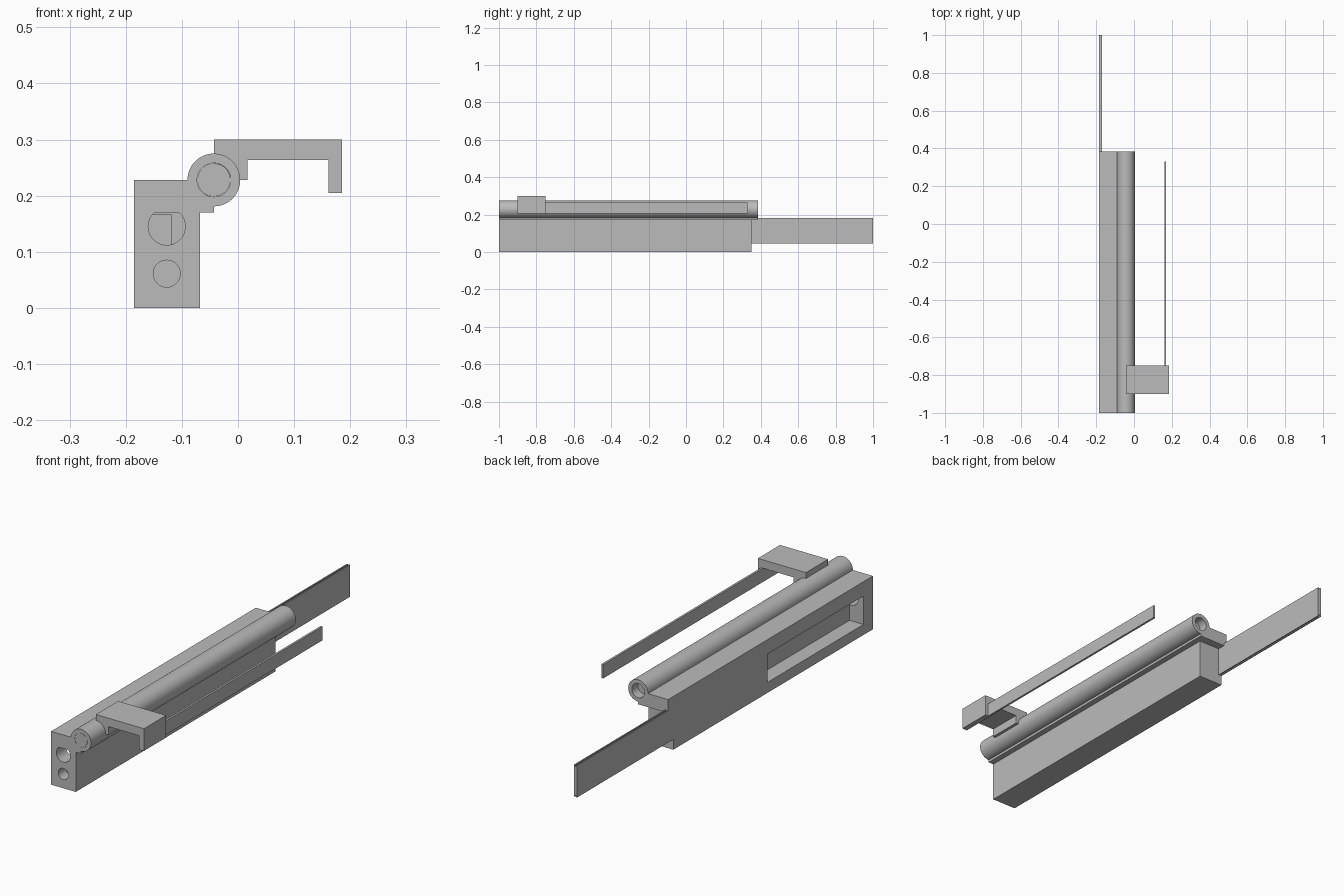
import bpy
import bmesh
import math
from mathutils import Matrix, Vector

if "Cube" in bpy.data.objects:
    bpy.data.objects.remove(bpy.data.objects["Cube"], do_unlink=True)

GREY = (0.5, 0.5, 0.5, 1)
grey = bpy.data.materials.new("plain grey")
grey.use_nodes = True
grey.diffuse_color = GREY
grey.node_tree.nodes["Principled BSDF"].inputs["Base Color"].default_value = GREY


def finish(name, bm):
    bmesh.ops.recalc_face_normals(bm, faces=bm.faces)
    mesh = bpy.data.meshes.new(name)
    bm.to_mesh(mesh)
    bm.free()
    mesh.materials.append(grey)
    ob = bpy.data.objects.new(name, mesh)
    bpy.context.collection.objects.link(ob)
    return ob


def extrude(name, profile, y0, y1):
    """Extrude an (x, z) outline from y0 to y1."""
    bm = bmesh.new()
    face = bm.faces.new([bm.verts.new((x, y0, z)) for x, z in profile])
    new = bmesh.ops.extrude_face_region(bm, geom=[face])["geom"]
    bmesh.ops.translate(bm, vec=(0, y1 - y0, 0),
                        verts=[v for v in new if isinstance(v, bmesh.types.BMVert)])
    return finish(name, bm)


def block(name, x0, x1, y0, y1, z0, z1):
    return extrude(name, [(x0, z0), (x1, z0), (x1, z1), (x0, z1)], y0, y1)


def rod(name, x, z, r, y0, y1, sides=48):
    bm = bmesh.new()
    place = Matrix.Translation(Vector((x, (y0 + y1) / 2, z))) @ Matrix.Rotation(math.pi / 2, 4, 'X')
    bmesh.ops.create_cone(bm, cap_ends=True, segments=sides, radius1=r, radius2=r,
                          depth=y1 - y0, matrix=place)
    return finish(name, bm)


def cut(target, cutter):
    mod = target.modifiers.new("cut", 'BOOLEAN')
    mod.operation = 'DIFFERENCE'
    mod.solver = 'EXACT'
    mod.object = cutter
    cutter.hide_render = True
    bpy.context.view_layer.update()
    graph = bpy.context.evaluated_depsgraph_get()
    mesh = bpy.data.meshes.new_from_object(target.evaluated_get(graph))
    target.modifiers.clear()
    target.data = mesh
    bpy.data.objects.remove(cutter, do_unlink=True)


def smooth(ob):
    bpy.ops.object.select_all(action='DESELECT')
    ob.select_set(True)
    bpy.context.view_layer.objects.active = ob
    bpy.ops.object.shade_smooth_by_angle(angle=math.radians(30))


LEFT = -0.185             # shared outer side
TX, TZ = -0.043, 0.228    # tube axis
FRONT, BACK = -1.0, 0.385

# Main body with side pocket and two front holes
body = block("body", LEFT, -0.068, FRONT, 0.35, 0, 0.17)
cut(body, block("pocket_cutter", LEFT - 0.05, -0.119, -0.936, -0.288, 0.045, 0.166))
cut(body, rod("upper_hole_cutter", -0.127, 0.145, 0.033, -1.05, -0.9))
cut(body, rod("lower_hole_cutter", -0.127, 0.061, 0.024, -1.05, -0.95))
smooth(body)

# Top rail carrying the tube
rail = block("top_rail", LEFT, TX, FRONT, BACK, 0.17, TZ)
cut(rail, rod("rail_bore_cutter", TX, TZ, 0.04, -1.05, 0.45))

tube = rod("tube", TX, TZ, 0.047, FRONT, BACK, 64)
cut(tube, rod("bore_cutter", TX, TZ, 0.03, -1.05, 0.45))
smooth(tube)
smooth(rod("inner_rod", TX, TZ, 0.0295, FRONT, 0.345))

# Hooked bracket
extrude("bracket", [(TX, TZ), (0.017, TZ), (0.017, 0.264), (0.161, 0.264),
                    (0.161, 0.205), (0.185, 0.205), (0.185, 0.3), (TX, 0.3)],
        -0.9, -0.75)

# Long thin strip behind the bracket hook
block("pointer_strip", 0.161, 0.17, -0.75, 0.33, 0.205, 0.264)

# Rear blade: an outline with a fine groove along both edges
bottom, top, g = 0.044, 0.181, 0.006
x1, x2, x3 = LEFT + 0.005, LEFT + 0.01, LEFT + 0.015
extrude("rear_blade", [(LEFT, bottom), (x1, bottom), (x1, bottom + g), (x2, bottom + g),
                       (x2, bottom), (x3, bottom), (x3, top), (x2, top),
                       (x2, top - g), (x1, top - g), (x1, top), (LEFT, top)],
        0.34, 1.0)
